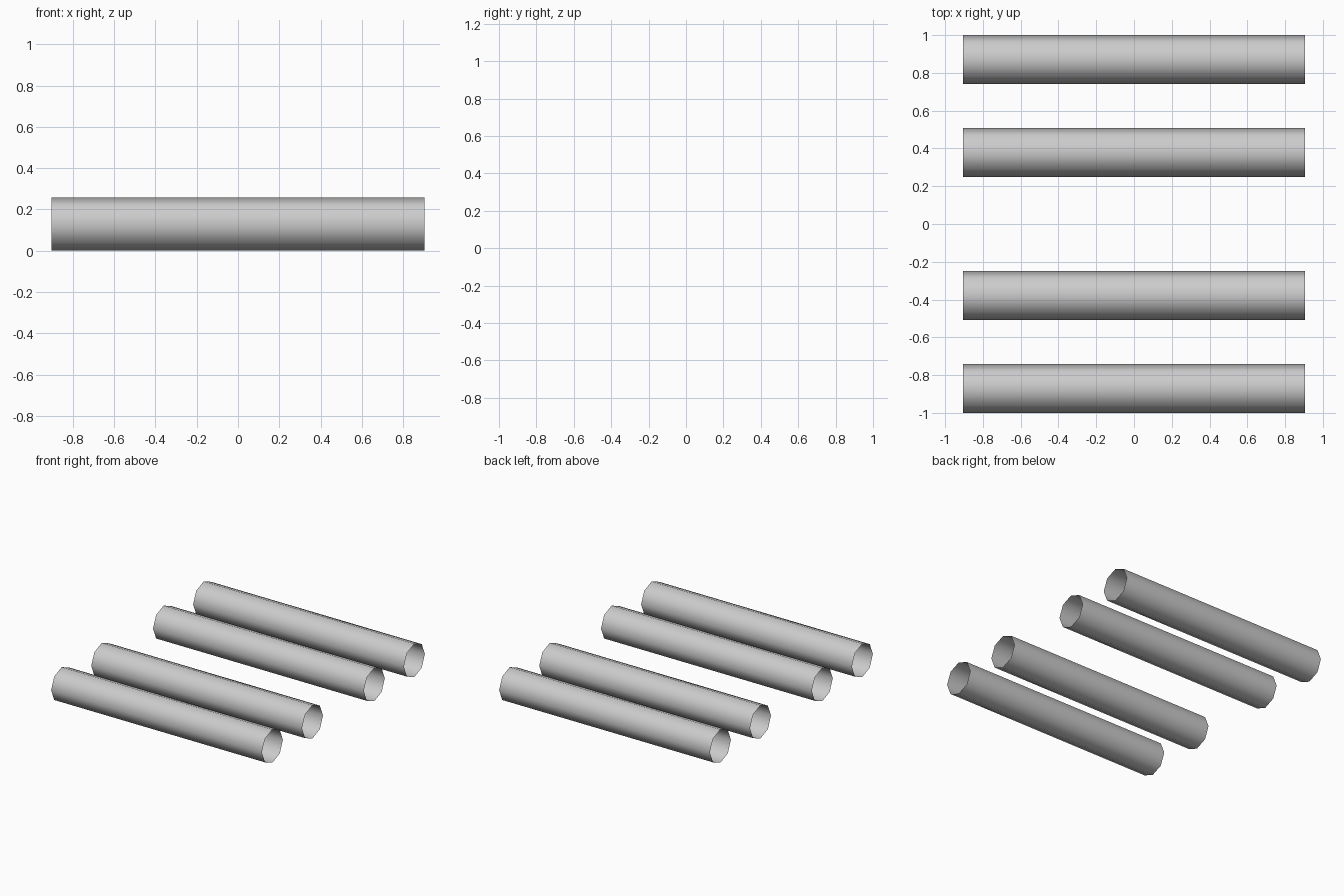
import bpy
import math

if "Cube" in bpy.data.objects:
    bpy.data.objects.remove(bpy.data.objects["Cube"])

RADIUS = 0.129
LENGTH = 1.81


def tube(name, y):
    # open-ended eight-sided tube lying along x, resting on the ground
    bpy.ops.mesh.primitive_cylinder_add(
        vertices=8, radius=RADIUS, depth=LENGTH, end_fill_type='NOTHING',
        location=(0, y, RADIUS), rotation=(0, math.pi / 2, 0))
    ob = bpy.context.object
    ob.name = name
    bpy.ops.object.shade_smooth()
    return ob


# two pairs of tubes mirrored about y = 0
for side, sign in (("front", -1), ("back", 1)):
    tube(side + "_outer_tube", sign * 0.871)
    tube(side + "_inner_tube", sign * 0.379)
